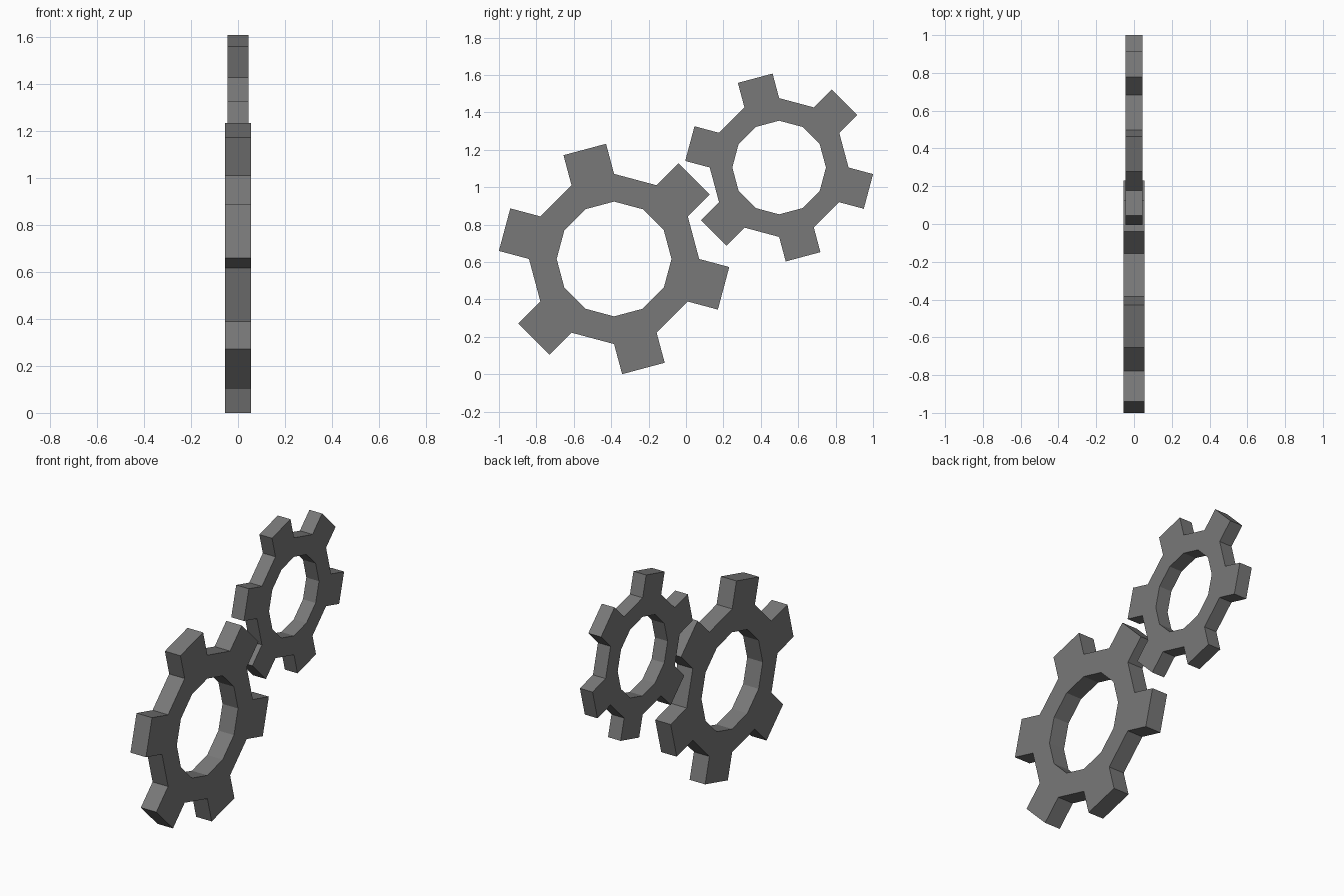
import bpy, bmesh
from math import sin, cos, radians
from mathutils import Vector

if "Cube" in bpy.data.objects:
    bpy.data.objects.remove(bpy.data.objects["Cube"])

# dark grey for both gears
dark = bpy.data.materials.new("dark_grey")
dark.diffuse_color = (0.19, 0.19, 0.19, 1)
dark.use_nodes = True
dark.node_tree.nodes["Principled BSDF"].inputs["Base Color"].default_value = dark.diffuse_color


def ring_point(radius, i):
    a = radians(30 * i)
    return Vector((0, radius * cos(a), radius * sin(a)))


def gear(name, centre, scale):
    """Twelve-sided ring with a straight tooth on every other side."""
    hole, body, tooth_end, half_thick = (s * scale for s in (0.307, 0.455, 0.606, 0.0545))
    bm = bmesh.new()
    inner = [bm.verts.new(ring_point(hole, i)) for i in range(12)]
    outer = [bm.verts.new(ring_point(body, i)) for i in range(12)]
    for i in range(12):
        j = (i + 1) % 12
        bm.faces.new((inner[i], outer[i], outer[j], inner[j]))
        if i % 2:  # tooth
            a = radians(30 * i + 15)
            reach = Vector((0, cos(a), sin(a))) * (tooth_end - body * cos(radians(15)))
            tips = [bm.verts.new(v.co + reach) for v in (outer[i], outer[j])]
            bm.faces.new((outer[i], tips[0], tips[1], outer[j]))
    # thickness
    bmesh.ops.translate(bm, verts=bm.verts, vec=(-half_thick, 0, 0))
    ext = bmesh.ops.extrude_face_region(bm, geom=bm.faces[:], use_keep_orig=True)
    top = [g for g in ext["geom"] if isinstance(g, bmesh.types.BMVert)]
    bmesh.ops.translate(bm, verts=top, vec=(2 * half_thick, 0, 0))
    bmesh.ops.recalc_face_normals(bm, faces=bm.faces)
    mesh = bpy.data.meshes.new(name)
    bm.to_mesh(mesh)
    bm.free()
    mesh.materials.append(dark)
    obj = bpy.data.objects.new(name, mesh)
    obj.location = centre
    bpy.context.collection.objects.link(obj)


gear("large_gear", (0, -0.3845, 0.616), 1.0)
gear("small_gear", (0, 0.498, 1.105), 0.8155)
